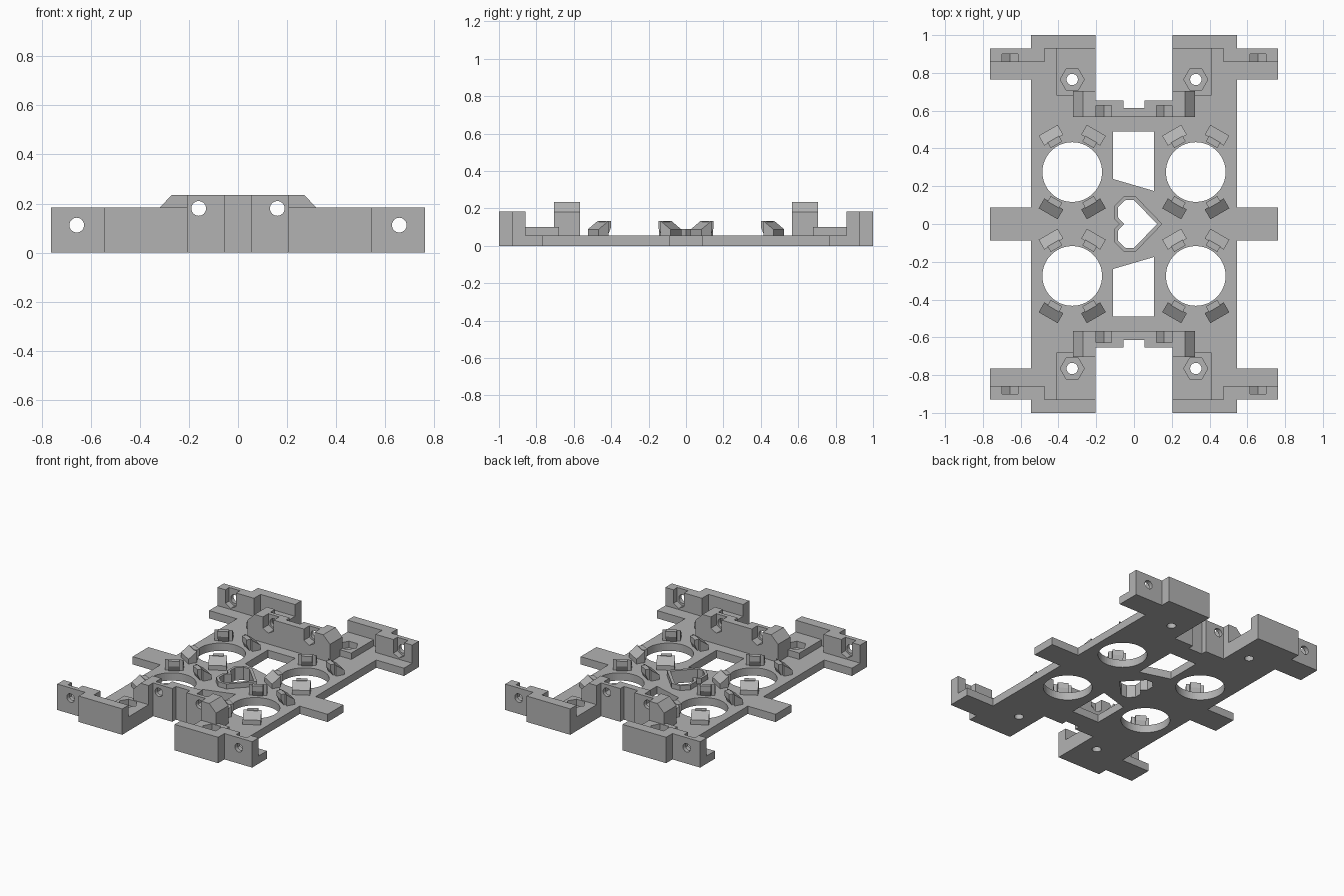
import bpy
import bmesh
from math import cos, sin, pi, radians
from mathutils import Matrix, Vector

cube = bpy.data.objects.get("Cube")
if cube:
    bpy.data.objects.remove(cube)

grey = bpy.data.materials.new("plain grey")
grey.use_nodes = True
colour = (0.45, 0.45, 0.45, 1)
grey.diffuse_color = colour
grey.node_tree.nodes["Principled BSDF"].inputs["Base Color"].default_value = colour

T = 0.055  # plate thickness


def prism(name, pts, lo, hi, axis="z", matrix=None):
    """Extrude a 2D outline along z (outline in x,y) or along y (outline in x,z)."""
    bm = bmesh.new()
    place = (lambda p, d: (p[0], p[1], d)) if axis == "z" else (lambda p, d: (p[0], d, p[1]))
    face = bm.faces.new([bm.verts.new(place(p, lo)) for p in pts])
    new = bmesh.ops.extrude_face_region(bm, geom=[face])["geom"]
    shift = Vector(place((0, 0), hi - lo))
    bmesh.ops.translate(bm, vec=shift, verts=[g for g in new if isinstance(g, bmesh.types.BMVert)])
    if matrix:
        bm.transform(matrix)
    bmesh.ops.recalc_face_normals(bm, faces=bm.faces)
    mesh = bpy.data.meshes.new(name)
    bm.to_mesh(mesh)
    bm.free()
    mesh.materials.append(grey)
    obj = bpy.data.objects.new(name, mesh)
    bpy.context.collection.objects.link(obj)
    return obj


def box(name, x0, x1, y0, y1, z0, z1):
    return prism(name, [(x0, y0), (x1, y0), (x1, y1), (x0, y1)], z0, z1)


def ring(cx, cy, r, n, turn=0):
    return [(cx + r * cos(turn + 2 * pi * i / n), cy + r * sin(turn + 2 * pi * i / n)) for i in range(n)]


def cut(obj, *cutters):
    bpy.context.view_layer.objects.active = obj
    for c in cutters:
        c.hide_render = True
        mod = obj.modifiers.new("cut", "BOOLEAN")
        mod.operation = "DIFFERENCE"
        mod.solver = "EXACT"
        mod.object = c
        bpy.ops.object.modifier_apply(modifier=mod.name)
        bpy.data.objects.remove(c)


def bolt_cutters(cx, cz, y_in, y_floor, top):
    """Round bolt hole along y plus a hexagonal nut slot open at the top."""
    w, r = 0.042, 0.049
    slot = [(cx - w, top), (cx - w, cz - r / 2), (cx, cz - r), (cx + w, cz - r / 2), (cx + w, top)]
    hole = prism("bolt_cutter", ring(cx, cz, 0.03, 24), -0.3 + y_in, 0.3 + y_in, "y")
    return hole, prism("nut_cutter", slot, y_in, y_floor, "y")


# Base plate with side tabs and end notches
quarter = [(0.762, 0.088), (0.545, 0.088), (0.545, 0.765), (0.762, 0.765), (0.762, 0.925),
           (0.545, 0.925), (0.545, 1), (0.205, 1), (0.205, 0.655), (0.055, 0.655), (0.055, 0.615)]
back = quarter[::-1]
outline = (quarter + [(-x, y) for x, y in back] + [(-x, -y) for x, y in quarter]
           + [(x, -y) for x, y in back])
plate = prism("base_plate", outline, 0, T)

# Heart-shaped opening and its raised rim
half_heart = [(0.122, 0), (0.0, 0.127), (-0.045, 0.127), (-0.085, 0.088), (-0.085, 0.035), (-0.052, 0)]
half_rim = [(0.15, 0), (0.01, 0.145), (-0.055, 0.145), (-0.102, 0.098), (-0.102, 0.025), (-0.078, 0)]


def mirrored(half):
    return half + [(x, -y) for x, y in half[-2:0:-1]]


cut(plate, prism("heart_cutter", mirrored(half_heart), -0.1, 0.3))
rim = prism("heart_rim", mirrored(half_rim), T, 0.09)
cut(rim, prism("heart_cutter", mirrored(half_heart), -0.1, 0.3))

for sy in (1, -1):
    # Slanted windows
    window = [(-0.11, 0.49), (0.105, 0.49), (0.105, 0.175), (-0.11, 0.238)]
    cut(plate, prism("window_cutter", [(x, sy * y) for x, y in window], -0.1, 0.3))

    # Middle bracket wall with chamfered ends
    half = [(0.322, 0.567), (0.322, 0.705), (0.205, 0.705), (0.205, 0.655), (0.055, 0.655), (0.055, 0.615)]
    shape = [(x, sy * y) for x, y in half] + [(-x, sy * y) for x, y in half[::-1]]
    wall = prism("bracket_wall", shape, 0, 0.235)
    for sx in (1, -1):
        corner = [(sx * 0.259, 0.245), (sx * 0.333, 0.17), (sx * 0.36, 0.245)]
        cut(wall, prism("corner_cutter", corner, sy * 0.5, sy * 0.8, "y"))
        cut(wall, *bolt_cutters(sx * 0.16, 0.18, sy * 0.55, sy * 0.628, 0.3))

    for sx in (1, -1):
        # End wall and tab wall
        box("end_wall", sx * 0.205, sx * 0.545, sy * 0.93, sy, 0, 0.183)
        tab = box("tab_wall", sx * 0.475, sx * 0.762, sy * 0.857, sy * 0.93, 0, 0.183)
        cut(tab, *bolt_cutters(sx * 0.657, 0.112, sy * 0.84, sy * 0.9, 0.25))

        # Screw pad with hexagonal nut pocket
        cx, cy = sx * 0.327, sy * 0.765
        pad = box("screw_pad", sx * 0.205, sx * 0.41, sy * 0.68, sy * 0.93, T, 0.1)
        cut(pad, prism("pocket_cutter", ring(cx, cy, 0.064, 6), 0.02, 0.2))
        cut(plate, prism("screw_cutter", ring(cx, cy, 0.03, 24), -0.1, 0.2))

        # Round opening with four clips
        cx, cy = sx * 0.327, sy * 0.275
        cut(plate, prism("round_cutter", ring(cx, cy, 0.158, 64), -0.1, 0.2))
        for angle in (60, 120, 240, 300):
            at = Matrix.Translation((cx, cy, 0)) @ Matrix.Rotation(radians(angle), 4, "Z")
            body = [(0.195, T), (0.255, T), (0.255, 0.088), (0.195, 0.132)]
            lip = [(0.185, T), (0.2, T), (0.2, 0.132), (0.167, 0.132), (0.167, 0.095)]
            prism("clip_body", body, -0.058, 0.058, "y", at)
            prism("clip_lip", lip, -0.035, 0.035, "y", at)
